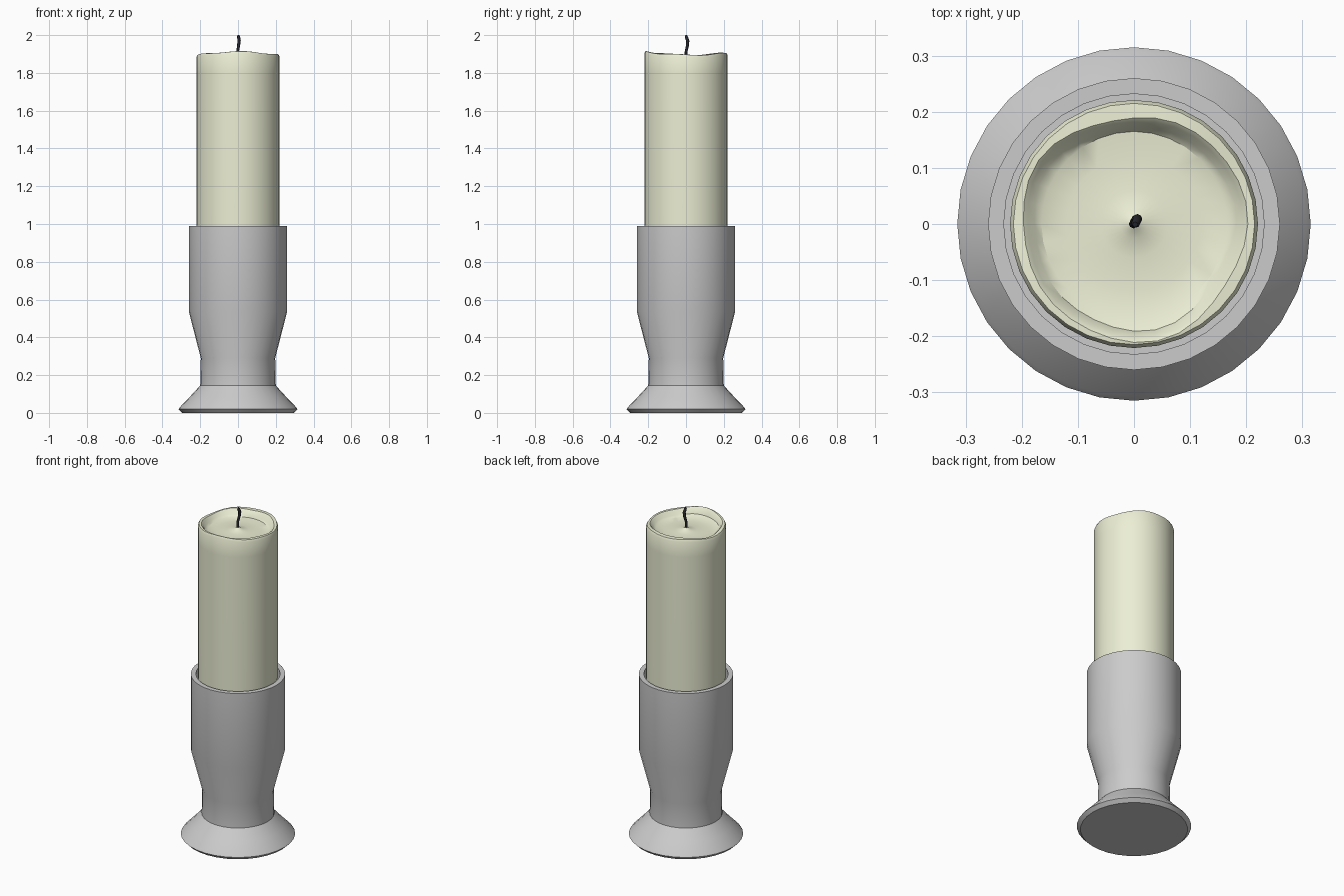
import bpy, math
from math import sin, cos, tau

if "Cube" in bpy.data.objects:
    bpy.data.objects.remove(bpy.data.objects["Cube"])

SIDES = 32


def ring_mesh(name, rings, color=None):
    """Skin a stack of rings; each ring is a function angle -> (radius, z). Both ends are capped."""
    verts, faces = [], []
    for ring in rings:
        for i in range(SIDES):
            a = tau * i / SIDES
            r, z = ring(a)
            verts.append((r * cos(a), r * sin(a), z))
    for k in range(len(rings) - 1):
        for i in range(SIDES):
            j = (i + 1) % SIDES
            b, t = k * SIDES, (k + 1) * SIDES
            faces.append((b + i, b + j, t + j, t + i))
    faces.append(tuple(reversed(range(SIDES))))
    last = (len(rings) - 1) * SIDES
    faces.append(tuple(range(last, last + SIDES)))
    me = bpy.data.meshes.new(name)
    me.from_pydata(verts, [], faces)
    ob = bpy.data.objects.new(name, me)
    bpy.context.collection.objects.link(ob)
    paint(ob, color)
    bpy.ops.object.select_all(action='DESELECT')
    ob.select_set(True)
    bpy.context.view_layer.objects.active = ob
    bpy.ops.object.shade_smooth_by_angle(angle=math.radians(30))
    return ob


def paint(ob, color):
    if color:
        mat = bpy.data.materials.new(ob.name + "_colour")
        mat.diffuse_color = (*color, 1)
        mat.use_nodes = True
        mat.node_tree.nodes["Principled BSDF"].inputs["Base Color"].default_value = mat.diffuse_color
        ob.data.materials.append(mat)


def flat(r, z):
    return lambda a: (r, z)


# Holder: flared foot, narrow neck, open cup
holder_profile = [(0.295, 0), (0.315, 0.02), (0.308, 0.03), (0.255, 0.085), (0.2, 0.145),
                  (0.197, 0.29), (0.26, 0.535), (0.26, 0.99), (0.232, 0.99), (0.232, 0.55)]
ring_mesh("candle_holder", [flat(r, z) for r, z in holder_profile])


# Candle: straight wax body with a melted wavy rim and a shallow pool
def rim_z(a):
    return 1.902 - 0.007 * cos(2 * a) - 0.003 * sin(a) + 0.003 * cos(5 * a + 1)


def pool_r(a):
    return 0.192 - 0.006 * sin(a) + 0.005 * sin(3 * a) + 0.003 * cos(5 * a)


candle_rings = [
    flat(0.218, 0.56), flat(0.22, 1.0), flat(0.221, 1.8),
    lambda a: (0.221, rim_z(a) - 0.012),
    lambda a: (0.215, rim_z(a)),
    lambda a: (pool_r(a) + 0.008, rim_z(a) + 0.001),
    lambda a: (pool_r(a), rim_z(a) - 0.006),
    lambda a: (pool_r(a) - 0.012, 1.875),
    flat(0.165, 1.866), flat(0.12, 1.862), flat(0.06, 1.864),
    flat(0.025, 1.87), flat(0.008, 1.88),
]
ring_mesh("candle", candle_rings, (0.84, 0.86, 0.66))

# Wick: thin bent cord, thicker at the burnt tip
curve = bpy.data.curves.new("wick", 'CURVE')
curve.dimensions = '3D'
curve.bevel_depth = 0.008
curve.bevel_resolution = 2
curve.resolution_u = 4
curve.use_fill_caps = True
path = [(0, 0, 1.865, 1), (-0.002, 0, 1.91, 0.9), (0.003, 0.008, 1.945, 1),
        (0.006, 0.009, 1.97, 1.1), (0.003, 0.001, 1.992, 1), (0.002, -0.001, 1.999, 0.6)]
spline = curve.splines.new('POLY')
spline.points.add(len(path) - 1)
for p, (x, y, z, r) in zip(spline.points, path):
    p.co = (x, y, z, 1)
    p.radius = r
spline.use_smooth = True
wick = bpy.data.objects.new("wick", curve)
bpy.context.collection.objects.link(wick)
paint(wick, (0.02, 0.02, 0.025))
